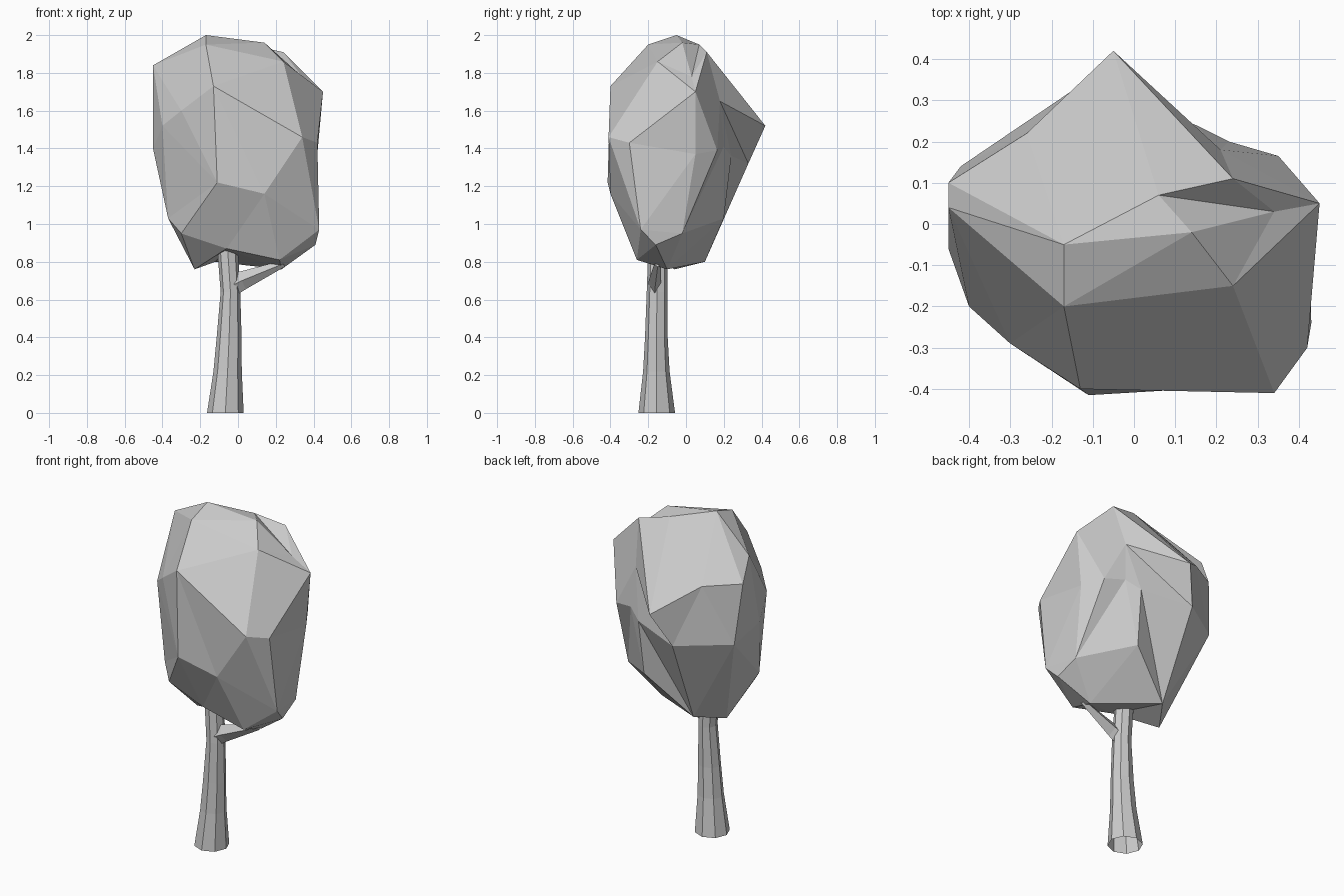
import bpy, bmesh, math
from mathutils import Vector

if "Cube" in bpy.data.objects:
    bpy.data.objects.remove(bpy.data.objects["Cube"])


def finish(bm, name):
    bmesh.ops.recalc_face_normals(bm, faces=bm.faces[:])
    me = bpy.data.meshes.new(name)
    bm.to_mesh(me)
    bm.free()
    ob = bpy.data.objects.new(name, me)
    bpy.context.collection.objects.link(ob)
    return ob


def tube(name, rings, sides, axis):
    """Loft rings of (x, y, z, rx, ry) standing square to the axis; the foot stays open."""
    bm = bmesh.new()
    turn = Vector((0, 0, 1)).rotation_difference(Vector(axis))
    loops = []
    for x, y, z, rx, ry in rings:
        loop = []
        for i in range(sides):
            a = 2 * math.pi * i / sides
            p = turn @ Vector((rx * math.cos(a), ry * math.sin(a), 0))
            loop.append(bm.verts.new(p + Vector((x, y, z))))
        loops.append(loop)
    for lo, hi in zip(loops, loops[1:]):
        for i in range(sides):
            j = (i + 1) % sides
            bm.faces.new((lo[i], lo[j], hi[j], hi[i]))
    bm.faces.new(loops[-1])
    return finish(bm, name)


def crease(bm, a, b):
    """Turn the edge lying between corners a and b so that it joins them."""
    for e in bm.edges:
        far = {v for f in e.link_faces for v in f.verts} - set(e.verts)
        if far == {a, b}:
            bmesh.utils.edge_rotate(e, False)
            return


def faceted_crown(name, points, centre, stretch, creases):
    """Wrap the points as seen from the centre, so dents are kept."""
    bm = bmesh.new()
    verts = []
    for p in points:
        d = Vector(p) - centre
        d.z /= stretch
        verts.append(bm.verts.new(d.normalized()))
    bmesh.ops.convex_hull(bm, input=verts)
    for v, p in zip(verts, points):
        v.co = p
    for a, b in creases:
        crease(bm, verts[a], verts[b])
    return finish(bm, name)


# Flared eight-sided trunk
tube("trunk", [
    (-0.067, -0.155, 0.00, 0.097, 0.097),
    (-0.055, -0.157, 0.22, 0.075, 0.070),
    (-0.047, -0.157, 0.40, 0.066, 0.060),
    (-0.040, -0.153, 0.64, 0.052, 0.055),
    (-0.055, -0.150, 0.87, 0.055, 0.050),
    (-0.060, -0.145, 0.95, 0.035, 0.035)], 8, (0, 0, 1))

# Short side branch
tube("branch", [
    (-0.02, -0.165, 0.68, 0.055, 0.035),
    (0.02, -0.165, 0.70, 0.050, 0.032),
    (0.24, -0.150, 0.79, 0.018, 0.018)], 4, (0.9, 0, 0.43))

# Crown corner points, by height
top = [
    (-0.17, -0.05, 2.00), (-0.17, -0.20, 1.95), (0.14, -0.02, 1.96),
    (0.06, 0.07, 1.95), (0.24, 0.11, 1.91), (0.34, 0.03, 1.78),
    (0.24, -0.15, 1.86), (-0.45, 0.04, 1.84), (0.45, 0.05, 1.70),
    (-0.13, -0.40, 1.73), (-0.45, 0.10, 1.69)]
middle = [
    (-0.26, 0.22, 1.67), (0.21, 0.18, 1.65), (-0.30, -0.29, 1.60),
    (-0.05, 0.42, 1.52), (-0.40, -0.20, 1.52), (0.34, -0.41, 1.46),
    (0.42, -0.30, 1.43), (-0.45, -0.06, 1.40), (0.42, 0.05, 1.37),
    (0.35, 0.165, 1.39), (0.23, 0.20, 1.41), (0.15, 0.24, 1.36),
    (-0.14, 0.33, 1.32), (-0.42, 0.14, 1.33), (-0.11, -0.415, 1.22),
    (0.14, -0.40, 1.16)]
bottom = [
    (-0.37, -0.17, 1.03), (0.14, 0.20, 1.03), (0.43, -0.24, 0.97),
    (0.40, -0.02, 0.95), (-0.30, -0.23, 0.95), (0.41, -0.16, 0.89),
    (-0.06, -0.25, 0.87), (0.22, -0.26, 0.81), (-0.12, 0.10, 0.80),
    (-0.23, -0.06, 0.76), (0.23, -0.10, 0.76)]
# Pairs of corners joined by a fold
folds = [(4, 8), (3, 5), (14, 4), (7, 1), (10, 0), (13, 33),
         (21, 30), (22, 35), (12, 23)]
faceted_crown("crown", top + middle + bottom, Vector((0, -0.06, 1.36)), 1.5, folds)
